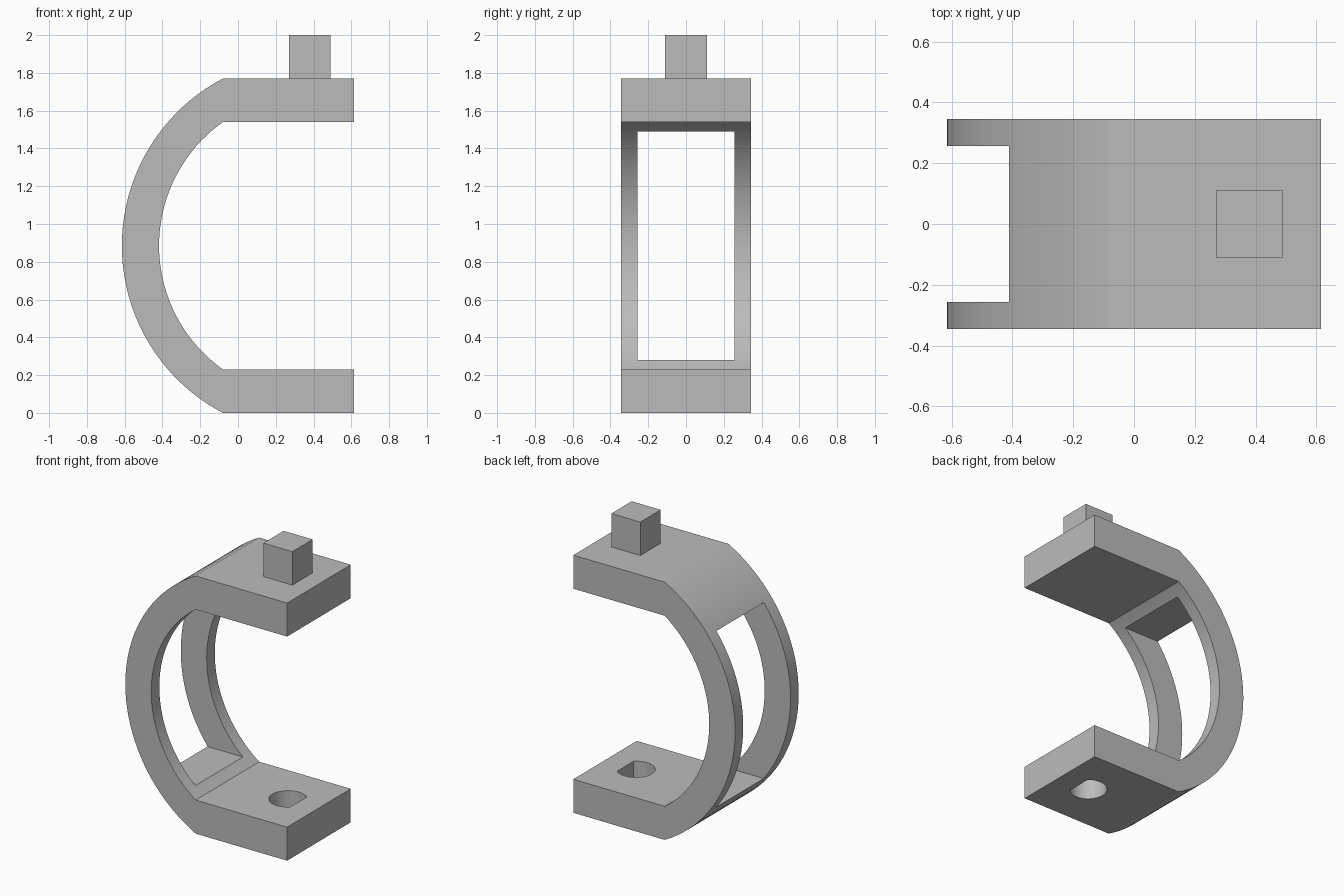
import bpy, bmesh, math

cube = bpy.data.objects.get("Cube")
if cube:
    bpy.data.objects.remove(cube, do_unlink=True)

grey = bpy.data.materials.new("plain grey")
grey.use_nodes = True
colour = (0.5, 0.5, 0.5, 1)
grey.diffuse_color = colour
grey.node_tree.nodes["Principled BSDF"].inputs["Base Color"].default_value = colour

WIDTH, HEIGHT = 0.69, 1.77
MID = HEIGHT / 2
CENTRE_X, BEND_X, END_X = 0.385, -0.08, 0.615
PEG_X = 0.38


def prism(name, points, depth):
    """Extrude a closed 3D outline along the depth vector."""
    bm = bmesh.new()
    face = bm.faces.new([bm.verts.new(p) for p in points])
    result = bmesh.ops.extrude_face_region(bm, geom=[face])
    verts = [g for g in result["geom"] if isinstance(g, bmesh.types.BMVert)]
    bmesh.ops.translate(bm, verts=verts, vec=depth)
    bmesh.ops.recalc_face_normals(bm, faces=bm.faces)
    mesh = bpy.data.meshes.new(name)
    bm.to_mesh(mesh)
    bm.free()
    mesh.materials.append(grey)
    obj = bpy.data.objects.new(name, mesh)
    bpy.context.collection.objects.link(obj)
    return obj


def box(name, x0, x1, half_y, z0, z1):
    base = [(x0, -half_y, z0), (x1, -half_y, z0), (x1, half_y, z0), (x0, half_y, z0)]
    return prism(name, base, (0, 0, z1 - z0))


def arc(radius, steps=40):
    """Points of the back curve from top to bottom, ending at the bend."""
    half = math.acos((CENTRE_X - BEND_X) / radius)
    angles = [half - 2 * half * i / steps for i in range(steps + 1)]
    return [(CENTRE_X - radius * math.cos(a), MID + radius * math.sin(a)) for a in angles]


def cut(target, cutter):
    cutter.hide_render = True
    mod = target.modifiers.new("cut", "BOOLEAN")
    mod.operation = "DIFFERENCE"
    mod.solver = "EXACT"
    mod.object = cutter
    bpy.context.view_layer.objects.active = target
    bpy.ops.object.modifier_apply(modifier=mod.name)
    bpy.data.objects.remove(cutter, do_unlink=True)


# C-shaped bracket with two flat arms
outer, inner = arc(1.0), arc(0.803)
outline = ([(END_X, HEIGHT)] + outer + [(END_X, 0), (END_X, inner[-1][1])]
           + inner[::-1] + [(END_X, inner[0][1])])
bracket = prism("bracket", [(x, -WIDTH / 2, z) for x, z in outline], (0, WIDTH, 0))

# Rectangular window through the curved back
cut(bracket, box("window_cutter", -0.9, 0.2, 0.257, 0.28, 1.49))

# Round hole with one flat side through the lower arm
HOLE_R, FLAT = 0.12, 0.08
start = math.acos(FLAT / HOLE_R)
sweep = 2 * (math.pi - start)
hole = [(PEG_X + HOLE_R * math.cos(start + sweep * i / 36),
         HOLE_R * math.sin(start + sweep * i / 36), -0.1) for i in range(37)]
cut(bracket, prism("hole_cutter", hole, (0, 0, 0.5)))

# Square peg on the upper arm
box("peg", PEG_X - 0.11, PEG_X + 0.11, 0.11, HEIGHT, 2.0)

# Smooth the curves while keeping the edges sharp
bpy.ops.object.select_all(action="DESELECT")
bracket.select_set(True)
bpy.context.view_layer.objects.active = bracket
bpy.ops.object.shade_smooth_by_angle(angle=math.radians(20))
